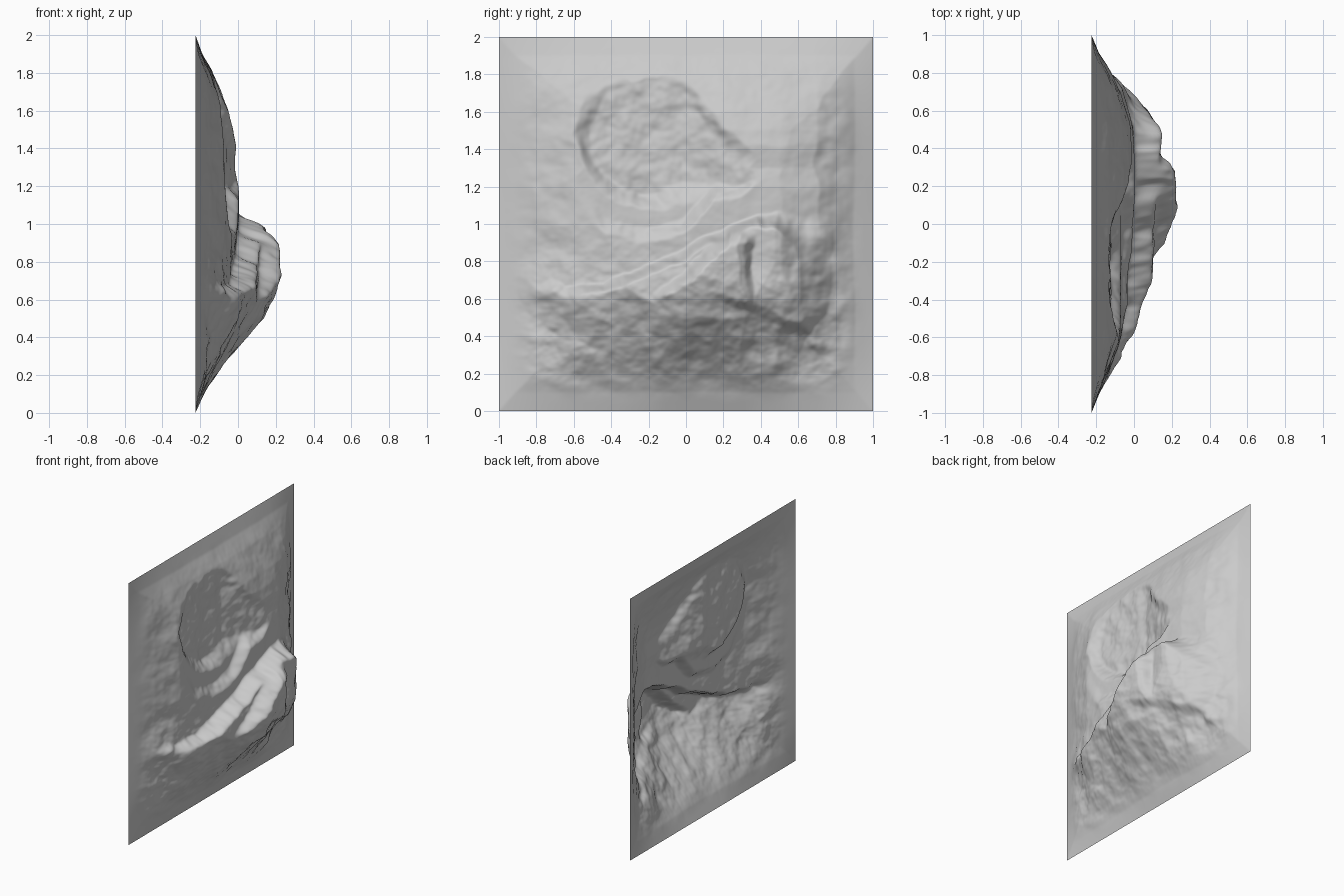
import bpy, bmesh, math
from mathutils import Vector, noise

if "Cube" in bpy.data.objects:
    bpy.data.objects.remove(bpy.data.objects["Cube"])

N = 230          # grid resolution
BACK = -0.225    # x of the flat border

# profiles: (position, height)
UPPER_Z = [(0, 0), (.1, .035), (.2, .08), (.3, .14), (.4, .18), (.6, .21), (1, .23), (1.2, .235),
           (1.3, .212), (1.42, .215), (1.5, .2), (1.6, .172), (1.7, .135), (1.8, .092),
           (1.9, .036), (2, 0)]
UPPER_Y = [(-1, 0), (-.9, .17), (-.8, .36), (-.6, .66), (-.4, .82), (0, .95), (.3, 1),
           (.5, .93), (.7, .7), (.8, .45), (.9, .18), (1, 0)]
LOWER_Z = [(0, 0), (.1, .045), (.2, .105), (.3, .185), (.4, .275), (.5, .35), (.6, .402),
           (.7, .432), (.8, .446), (2, .446)]
LOWER_Y = [(-1, 0), (-.9, .09), (-.8, .22), (-.7, .36), (-.6, .49), (-.5, .6), (-.4, .67),
           (-.3, .75), (-.2, .82), (-.12, .95), (0, 1), (.3, 1), (.37, .9), (.5, .81),
           (.6, .67), (.7, .45), (.8, .22), (.9, .09), (1, 0)]
# right wall of the crater: (z, y)
WALL = [(1, .05), (1.12, .2), (1.25, .4), (1.3, .44), (1.4, .28), (1.55, .15), (1.75, 0), (2, -.2)]


def profile(pts, t):
    for (a, u), (b, v) in zip(pts, pts[1:]):
        if t <= b:
            return u + (v - u) * (t - a) / (b - a)
    return pts[-1][1]


def step(a, b, t):
    t = max(0.0, min(1.0, (t - a) / (b - a)))
    return t * t * (3 - 2 * t)


def rough(y, z, scale, seed, octaves=3):
    return noise.fractal(Vector((y * scale, z * scale, seed)), 1.0, 2.0, octaves)


def height(y, z):
    edge = min(1 - abs(y), z, 2 - z)
    mask = step(.02, .28, edge)
    corner = (abs(y) ** 5 + abs(z - 1) ** 5) ** .2
    mask *= 1 - step(.88, 1.02, corner)
    # jagged coordinates for the ledges
    jy = y + .035 * rough(y, z, 5, 1.3) * mask
    jz = z + .03 * rough(y, z, 6, 7.7) * mask
    # upper dome, slightly squared off
    a, b = profile(UPPER_Z, .5 * (z + jz)), profile(UPPER_Y, jy)
    base = .65 * a * b + .35 * min(a, .235 * b)
    # sunken shelf below the crater
    shelf = (1 - step(.9, 1.12, math.hypot((jy + .22) / .38, (jz - 1.35) / .4)))
    base += shelf * (min(base, .155) - base)
    # shallow crater with a slanting right wall
    left = math.hypot((jy + .18) / .36, (jz - 1.46) / .34)
    inside = 1 - step(.88, 1.15, left)
    if jy > -.18:
        wall = profile(WALL, jz)
        reach = 1 - step(wall - .06, wall + .04, jy)
        blend = step(-.18, -.05, jy)
        wedge = reach * step(1.1, 1.22, jz) * (1 - step(1.68, 1.82, jz))
        inside += blend * (wedge - inside)
    floor = .095 + .3 * max(0, y + .02) + .014 * rough(y, z, 7, 3.1)
    base += inside * (min(base, floor) - base)
    # two rising rock ledges, the first one sloping on the right
    low = profile(LOWER_Z, .5 * (z + jz)) * profile(LOWER_Y, jy)
    line1 = max(.66, min(1.03, .86 + .437 * jy))
    line2 = min(.93, .60 + .83 * (jy + .15))
    s1 = 1 - step(line1 - .05 - .17 * step(.45, .65, y), line1 + .03, jz)
    s2 = (1 - step(line2 - .05, line2 + .04, jz)) * (1 - step(.33, .38, jy))
    ledge = min(low, .335 + .08 * y)
    h = base + s1 * max(0, ledge - base)
    h += s2 * max(0, low - h)
    # undercut running down to the right
    brow = .74 - .5 * jy
    h -= .03 * step(.1, .25, y) * (1 - step(.66, .8, y)) * step(brow + .02, brow - .06, jz) \
        * step(brow - .3, brow - .1, z)
    # rocky surface, strongest on the lower half
    rocky = .22 + .78 * (1 - step(.6, 1.1, z))
    crag = rough(y, z * 1.2, 4.5, 5.2, 4) - .5 * abs(rough(y + .4 * z, z, 4, 9.4)) + .1
    return max(0, h + mask * rocky * .02 * crag)


# relief sheet
bm = bmesh.new()
rows = []
for j in range(N + 1):
    z = 2 * j / N
    rows.append([bm.verts.new((BACK + height(-1 + 2 * i / N, z), -1 + 2 * i / N, z))
                 for i in range(N + 1)])
for r0, r1 in zip(rows, rows[1:]):
    for i in range(N):
        bm.faces.new((r0[i], r0[i + 1], r1[i + 1], r1[i]))
mesh = bpy.data.meshes.new("rock_relief")
bm.to_mesh(mesh)
bm.free()
mesh.polygons.foreach_set("use_smooth", [True] * len(mesh.polygons))
obj = bpy.data.objects.new("rock_relief", mesh)
bpy.context.collection.objects.link(obj)
